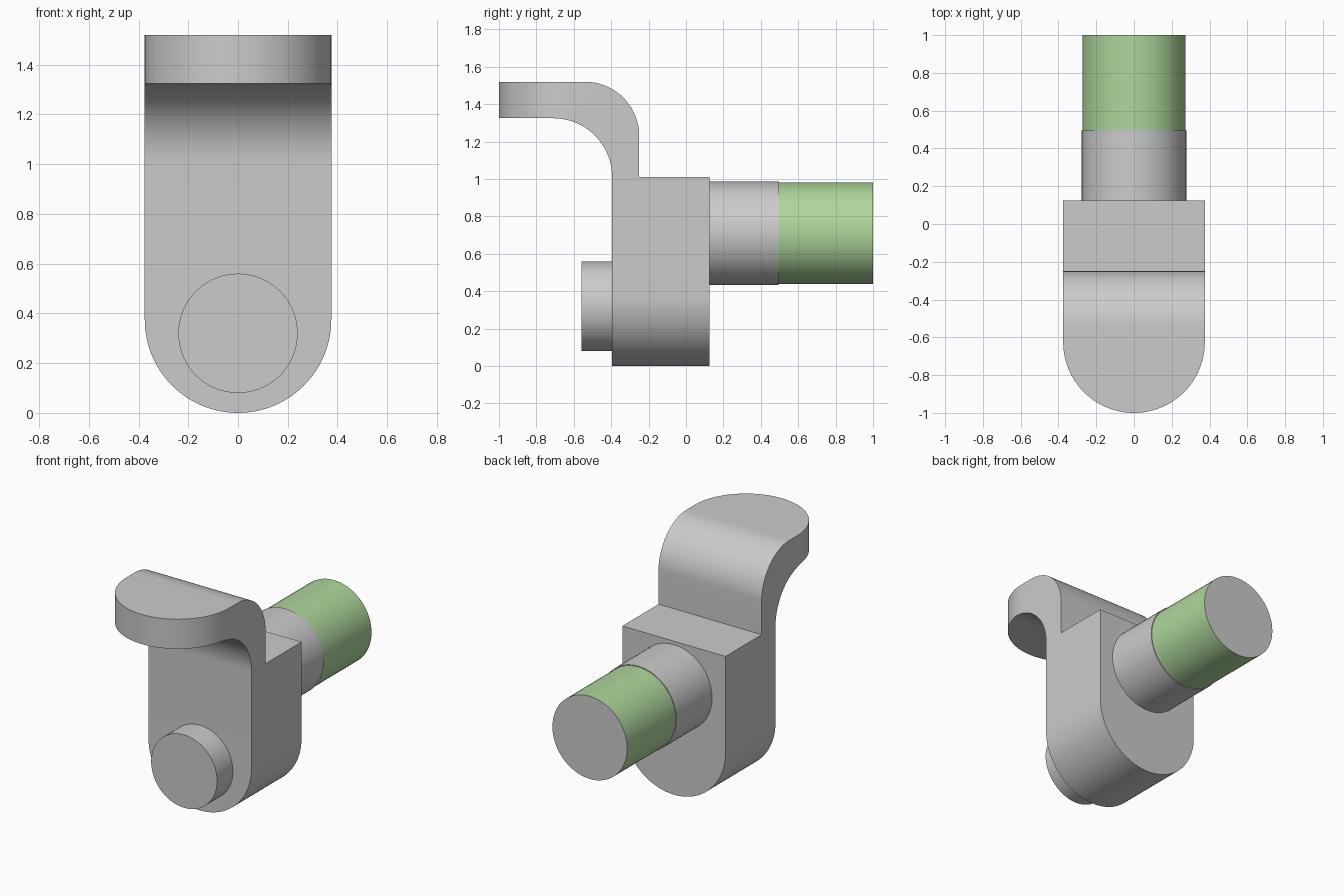
import bpy, bmesh
from math import sin, cos, pi, radians

if "Cube" in bpy.data.objects:
    bpy.data.objects.remove(bpy.data.objects["Cube"])

W = 0.375  # half width, also the rounding radius of both ends


def arc(cx, cy, r, a0, a1, n=24):
    pts = []
    for i in range(n + 1):
        a = radians(a0 + (a1 - a0) * i / n)
        pts.append((cx + r * cos(a), cy + r * sin(a)))
    return pts


def prism(name, pts, place, lo, hi):
    """Extrude a 2D outline from lo to hi; place maps (u, v, depth) to xyz."""
    bm = bmesh.new()
    rings = [[bm.verts.new(place(u, v, d)) for u, v in pts] for d in (lo, hi)]
    n = len(pts)
    bm.faces.new(rings[0])
    bm.faces.new(rings[1][::-1])
    for i in range(n):
        j = (i + 1) % n
        bm.faces.new((rings[0][i], rings[1][i], rings[1][j], rings[0][j]))
    bmesh.ops.recalc_face_normals(bm, faces=bm.faces)
    mesh = bpy.data.meshes.new(name)
    bm.to_mesh(mesh)
    bm.free()
    ob = bpy.data.objects.new(name, mesh)
    bpy.context.collection.objects.link(ob)
    return ob


def activate(ob):
    bpy.ops.object.select_all(action='DESELECT')
    ob.select_set(True)
    bpy.context.view_layer.objects.active = ob


def smooth(ob):
    activate(ob)
    bpy.ops.object.shade_smooth_by_angle(angle=radians(30))


def pin(name, r, z, y0, y1, fill='NGON'):
    bpy.ops.mesh.primitive_cylinder_add(
        vertices=72, radius=r, depth=y1 - y0, end_fill_type=fill,
        location=(0, (y0 + y1) / 2, z), rotation=(pi / 2, 0, 0))
    ob = bpy.context.object
    ob.name = name
    smooth(ob)
    return ob


# Body: side profile with the block and the hooked arm
profile = [(-0.395, 0), (0.125, 0), (0.125, 1.01), (-0.25, 1.01)]
profile += arc(-0.54, 1.23, 0.29, 0, 90)
profile += [(-1, 1.52), (-1, 1.325)]
profile += arc(-0.71, 1.01, 0.315, 90, 0)
body = prism("body", profile, lambda u, v, d: (d, u, v), -0.5, 0.5)

# Round the lower end (front outline) and the hook tip (plan outline)
front = arc(0, W, W, 180, 360, 48) + [(W, 2), (-W, 2)]
plan = arc(0, W - 1, W, 180, 360, 48) + [(W, 1), (-W, 1)]
cutters = [prism("front_outline", front, lambda u, v, d: (u, d, v), -2, 2),
           prism("plan_outline", plan, lambda u, v, d: (u, v, d), -1, 3)]
activate(body)
for cutter in cutters:
    cutter.hide_render = True
    mod = body.modifiers.new("outline", 'BOOLEAN')
    mod.operation = 'INTERSECT'
    mod.solver = 'EXACT'
    mod.object = cutter
    bpy.ops.object.modifier_apply(modifier=mod.name)
    bpy.data.objects.remove(cutter)
smooth(body)

# Front button and rear shaft
pin("front_button", 0.24, 0.32, -0.56, -0.395)
pin("rear_shaft", 0.277, 0.71, 0.125, 0.495)

# Green sleeve, open ended, closed by a plain grey end face
sleeve = pin("shaft_sleeve", 0.272, 0.71, 0.495, 1.0, 'NOTHING')
green = bpy.data.materials.new("sleeve_green")
green.diffuse_color = (0.42, 0.68, 0.33, 1)
green.use_nodes = True
green.node_tree.nodes["Principled BSDF"].inputs["Base Color"].default_value = green.diffuse_color
sleeve.data.materials.append(green)
bpy.ops.mesh.primitive_circle_add(vertices=72, radius=0.272, fill_type='NGON',
                                  location=(0, 1.0, 0.71), rotation=(-pi / 2, 0, 0))
bpy.context.object.name = "shaft_end_face"
